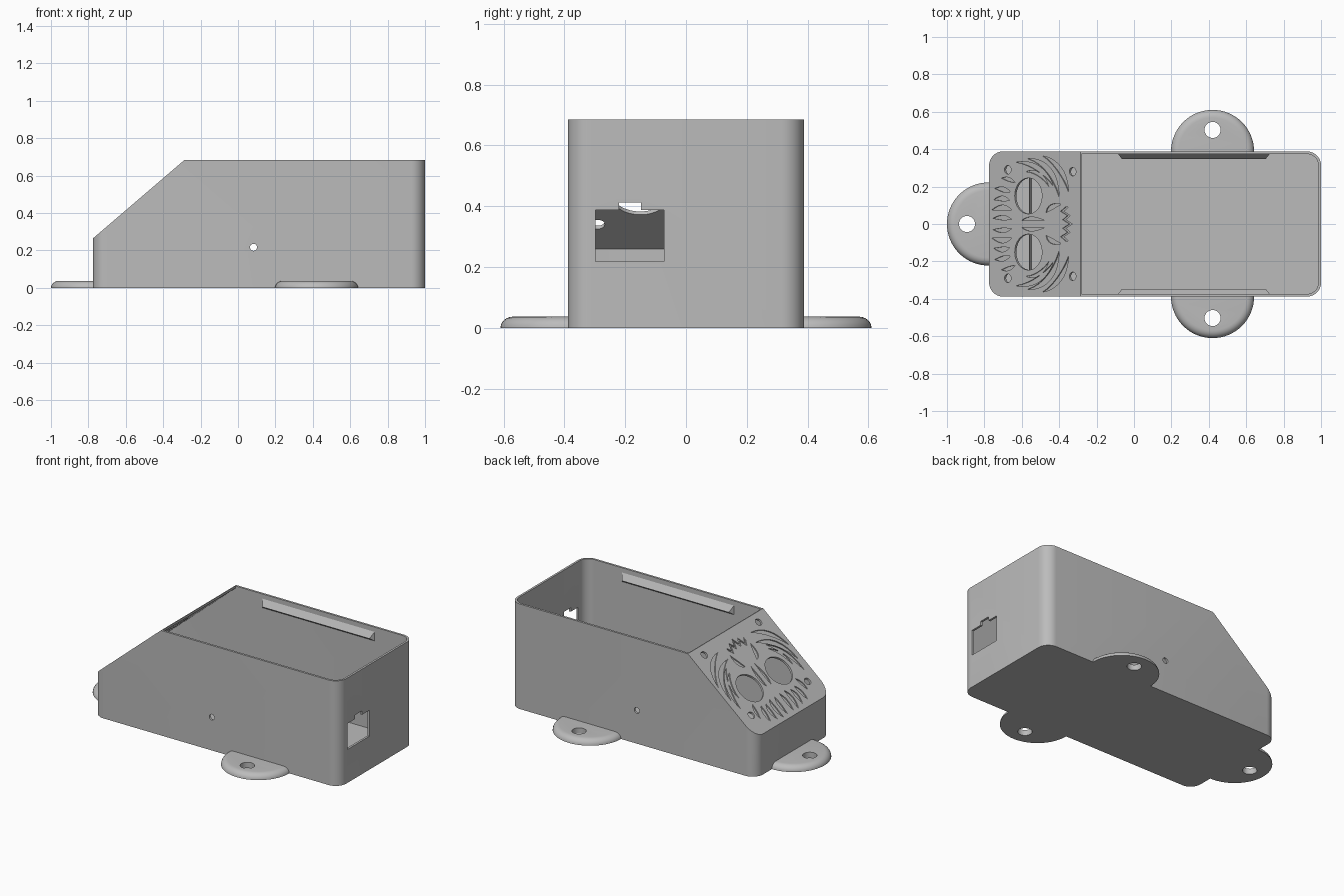
import bpy, bmesh, math
from mathutils import Vector

cube = bpy.data.objects.get("Cube")
if cube:
    bpy.data.objects.remove(cube, do_unlink=True)

grey = bpy.data.materials.new("plain_grey")
grey.use_nodes = True
grey.diffuse_color = (0.5, 0.5, 0.5, 1)
grey.node_tree.nodes["Principled BSDF"].inputs["Base Color"].default_value = (0.5, 0.5, 0.5, 1)

# Main dimensions
LEFT, RIGHT, HALF, TOP = -0.775, 1.0, 0.388, 0.685
NOSE_Z, RIDGE_X, WALL = 0.265, -0.285, 0.014
RUN = Vector((RIDGE_X - LEFT, 0, TOP - NOSE_Z)).normalized()
NORMAL = Vector((-RUN.z, 0, RUN.x))
UP = Vector((0, 0, 1))


def on_slope(x, y):
    return Vector((x, y, NOSE_Z + (x - LEFT) * RUN.z / RUN.x))


def make(name, bm):
    bmesh.ops.recalc_face_normals(bm, faces=bm.faces)
    mesh = bpy.data.meshes.new(name)
    bm.to_mesh(mesh)
    bm.free()
    obj = bpy.data.objects.new(name, mesh)
    bpy.context.collection.objects.link(obj)
    mesh.materials.append(grey)
    return obj


def prism(bm, points, offset):
    low = [bm.verts.new(p) for p in points]
    high = [bm.verts.new(Vector(p) + offset) for p in points]
    bm.faces.new(low)
    bm.faces.new(high)
    n = len(low)
    for i in range(n):
        j = (i + 1) % n
        bm.faces.new((low[i], low[j], high[j], high[i]))


def ring(centre, u, v, r, n=32):
    return [Vector(centre) + r * (u * math.cos(a) + v * math.sin(a))
            for a in (2 * math.pi * i / n for i in range(n))]


def box(bm, lo, hi):
    prism(bm, [(lo[0], lo[1], lo[2]), (hi[0], lo[1], lo[2]),
               (hi[0], hi[1], lo[2]), (lo[0], hi[1], lo[2])], UP * (hi[2] - lo[2]))


def shell_block(inset, z0, z1, drop):
    """Rounded box with its upper left corner sliced by the slope."""
    bm = bmesh.new()
    r = 0.075 - inset
    pts = []
    corners = [(RIGHT, 1, 0), (LEFT, 1, 1), (LEFT, -1, 2), (RIGHT, -1, 3)]
    for x, sy, q in corners:
        cx = x - math.copysign(0.075, x)
        for i in range(9):
            a = math.pi / 2 * (q + i / 8)
            pts.append((cx + r * math.cos(a), sy * (HALF - 0.075) + r * math.sin(a), z0))
    prism(bm, pts, UP * (z1 - z0))
    cut = bmesh.ops.bisect_plane(bm, geom=bm.verts[:] + bm.edges[:] + bm.faces[:],
                                 plane_co=on_slope(LEFT, 0) - NORMAL * drop,
                                 plane_no=NORMAL, clear_outer=True)
    edges = [e for e in cut["geom_cut"] if isinstance(e, bmesh.types.BMEdge)]
    bmesh.ops.holes_fill(bm, edges=edges)
    return bm


def cut(obj, cutter):
    cutter.hide_render = True
    mod = obj.modifiers.new("cut", "BOOLEAN")
    mod.operation, mod.solver, mod.object = "DIFFERENCE", "EXACT", cutter
    mod.use_self = True
    bpy.context.view_layer.objects.active = obj
    bpy.ops.object.modifier_apply(modifier=mod.name)


def smooth(obj):
    bpy.ops.object.select_all(action="DESELECT")
    obj.select_set(True)
    bpy.context.view_layer.objects.active = obj
    bpy.ops.object.shade_smooth_by_angle(angle=math.radians(30))


# Hollow open-topped case
case = make("case", shell_block(0, 0, TOP, 0))
cavity = make("cavity_cutter", shell_block(WALL, WALL, TOP + 0.1, WALL))
cut(case, cavity)
bm = bmesh.new()
box(bm, (RIDGE_X + 0.005, WALL - HALF, 0.6), (-0.2, HALF - WALL, 0.8))
cut(case, make("opening_cutter", bm))

# Cable port with key slot, cross hole, eye openings and screw holes
bm = bmesh.new()
prism(bm, [(0.9, y, z) for y, z in ((-0.297, 0.218), (-0.073, 0.218), (-0.073, 0.387),
      (-0.148, 0.387), (-0.148, 0.413), (-0.22, 0.413), (-0.22, 0.387), (-0.297, 0.387))],
      Vector((0.2, 0, 0)))
prism(bm, ring((0.083, -0.5, 0.217), Vector((1, 0, 0)), UP, 0.019, 20), Vector((0, 1, 0)))
for side in (-1, 1):
    for x, y, r in ((-0.565, 0.15, 0.096), (-0.675, 0.29, 0.023), (-0.328, 0.28, 0.023)):
        prism(bm, ring(on_slope(x, side * y) - NORMAL * 0.04, RUN,
                       Vector((0, 1, 0)), r), NORMAL * 0.08)
cut(case, make("hole_cutter", bm))

# Engraved animal face: tapered strokes (start, bend, end, half width)
STROKES = [
    ((-0.755, 0.03), (-0.70, 0.04), (-0.655, 0.025), 0.012),
    ((-0.76, 0.075), (-0.70, 0.10), (-0.655, 0.075), 0.014),
    ((-0.75, 0.13), (-0.70, 0.145), (-0.665, 0.125), 0.013),
    ((-0.745, 0.19), (-0.70, 0.19), (-0.66, 0.17), 0.013),
    ((-0.71, 0.245), (-0.67, 0.245), (-0.635, 0.22), 0.010),
    ((-0.58, 0.28), (-0.50, 0.29), (-0.455, 0.20), 0.010),
    ((-0.63, 0.33), (-0.50, 0.33), (-0.43, 0.20), 0.014),
    ((-0.57, 0.35), (-0.43, 0.33), (-0.40, 0.14), 0.016),
    ((-0.49, 0.365), (-0.38, 0.32), (-0.35, 0.17), 0.014),
    ((-0.47, 0.06), (-0.45, 0.10), (-0.39, 0.105), 0.013),
    ((-0.60, 0.02), (-0.56, 0.035), (-0.48, 0.02), 0.010),
]


def groove(bm, outline):
    prism(bm, [on_slope(x, y) - NORMAL * 0.007 for x, y in outline], NORMAL * 0.03)


bm = bmesh.new()
for side in (-1, 1):
    for a, b, c, w in STROKES:
        a, b, c = (Vector((p[0], p[1] * side)) for p in (a, b, c))
        left, right = [], []
        for i in range(1, 8):
            t = i / 8
            p = a * (1 - t) ** 2 + b * 2 * t * (1 - t) + c * t * t
            d = ((b - a) * (1 - t) + (c - b) * t).normalized()
            side_step = Vector((-d.y, d.x)) * w * math.sin(math.pi * t)
            left.append(p + side_step)
            right.append(p - side_step)
        groove(bm, [a] + left + [c] + right[::-1])
# Jagged forehead line
zigzag = [(-0.33 - 0.25 * abs(y) - 0.03 * (i % 2), y)
          for i, y in ((i, -0.09 + 0.0225 * i) for i in range(9))]
groove(bm, zigzag + [(x - 0.016, y) for x, y in reversed(zigzag)])
cut(case, make("engraving_cutter", bm))
smooth(case)

# Snap ridges for the lid inside both long walls
for side, name in ((1, "back_snap_ridge"), (-1, "front_snap_ridge")):
    bm = bmesh.new()
    for x0, x1, y, z in ((-0.09, 0.73, HALF - WALL / 2, 0.665), (-0.09, 0.73, HALF - WALL / 2, 0.59),
                         (-0.065, 0.705, 0.348, 0.615)):
        for x in (x0, x1):
            bm.verts.new((x, side * y, z))
    bmesh.ops.convex_hull(bm, input=bm.verts)
    make(name, bm)

# Low rib across the floor beneath the eye openings
bm = bmesh.new()
prism(bm, [(-0.562, -0.3, WALL / 2), (-0.545, -0.3, WALL / 2), (-0.558, -0.3, 0.06),
           (-0.562, -0.3, 0.06)], Vector((0, 0.6, 0)))
make("floor_rib", bm)

# Rounded mounting tabs with screw holes
X, Y = Vector((1, 0, 0)), Vector((0, 1, 0))
for name, centre, out in (("back_tab", (0.42, HALF, 0), Y), ("front_tab", (0.42, -HALF, 0), -Y),
                          ("left_tab", (LEFT - 0.003, 0, 0), -X)):
    bm = bmesh.new()
    rings = []
    for i in range(7):
        a = math.pi / 2 * i / 6
        r, z = 0.18 + 0.042 * math.cos(a), 0.037 * math.sin(a)
        rings.append([bm.verts.new(p) for p in ring(Vector(centre) + UP * z, X, Y, r, 64)])
    for lower, upper in zip(rings, rings[1:]):
        for i in range(64):
            j = (i + 1) % 64
            bm.faces.new((lower[i], lower[j], upper[j], upper[i]))
    bm.faces.new(rings[0])
    bm.faces.new(rings[-1])
    tab = make(name, bm)
    bm = bmesh.new()
    prism(bm, ring(Vector(centre) + out * 0.115 - UP * 0.1, X, Y, 0.043), UP * 0.3)
    bore = make("bore_cutter", bm)
    cut(tab, bore)
    cut(tab, cavity)
    smooth(tab)

# Remove the cutters
for obj in list(bpy.data.objects):
    if obj.name.split(".")[0].endswith("_cutter"):
        bpy.data.objects.remove(obj, do_unlink=True)
